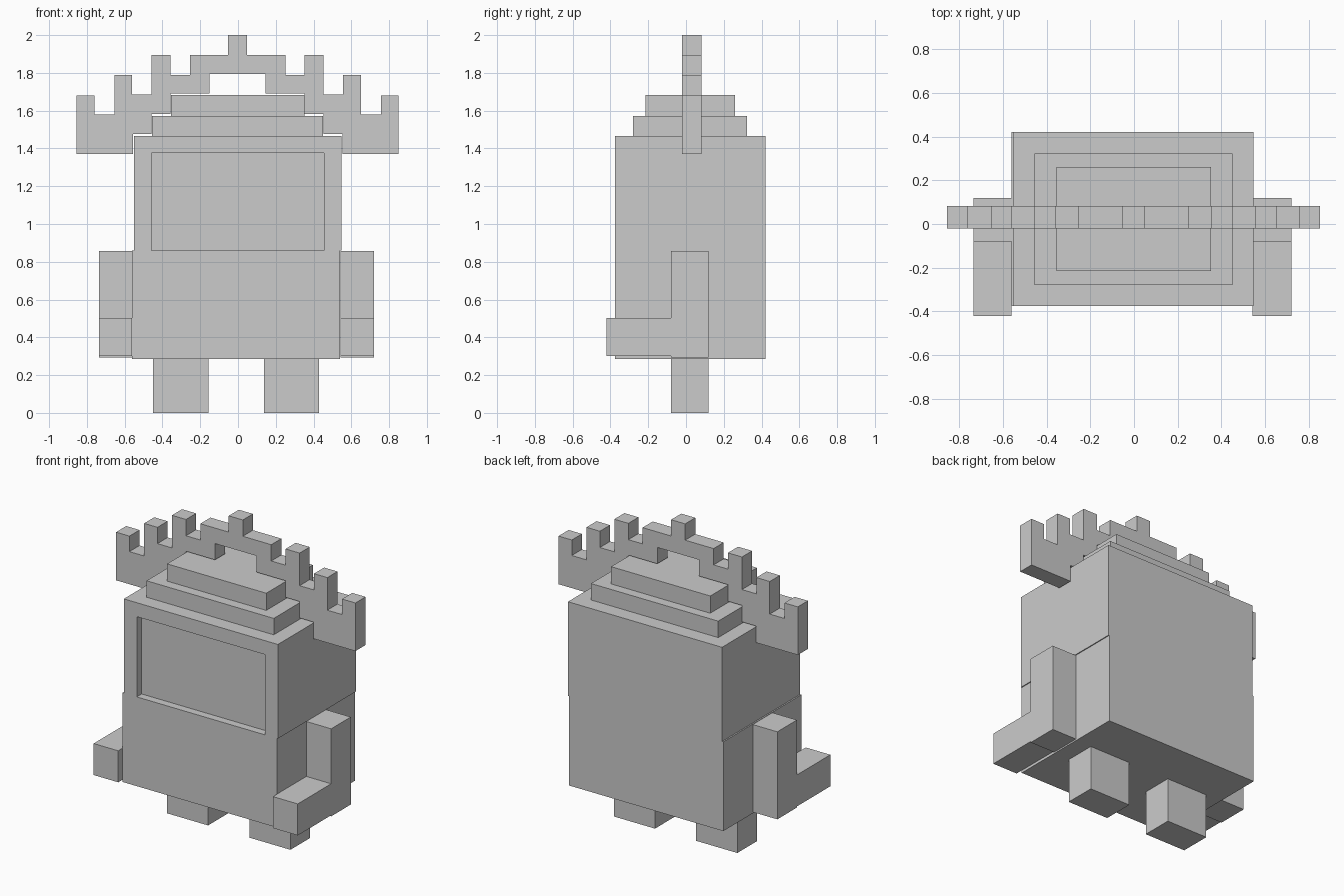
import bpy, bmesh

if "Cube" in bpy.data.objects:
    bpy.data.objects.remove(bpy.data.objects["Cube"])


def prism(name, outline, axis, lo, hi):
    """Extrude a 2D outline along x (outline in y,z) or along y (outline in x,z)."""
    bm = bmesh.new()
    place = (lambda p: (lo, *p)) if axis == 'x' else (lambda p: (p[0], lo, p[1]))
    face = bm.faces.new([bm.verts.new(place(p)) for p in outline])
    out = bmesh.ops.extrude_face_region(bm, geom=[face])
    d = hi - lo
    moved = [v for v in out['geom'] if isinstance(v, bmesh.types.BMVert)]
    bmesh.ops.translate(bm, verts=moved, vec=(d, 0, 0) if axis == 'x' else (0, d, 0))
    bmesh.ops.recalc_face_normals(bm, faces=bm.faces)
    mesh = bpy.data.meshes.new(name)
    bm.to_mesh(mesh)
    bm.free()
    obj = bpy.data.objects.new(name, mesh)
    bpy.context.collection.objects.link(obj)
    return obj


def box(name, x, y, z):
    return prism(name, [(x[0], z[0]), (x[1], z[0]), (x[1], z[1]), (x[0], z[1])], 'y', *y)


# Torso in two blocks
box("lower_body", (-0.56, 0.541), (-0.375, 0.42), (0.285, 0.86))
upper = box("upper_body", (-0.551, 0.547), (-0.375, 0.42), (0.86, 1.467))

# Shallow face recess, open down to the lower block
cutter = box("face_cutter", (-0.459, 0.455), (-0.5, -0.325), (0.7, 1.377))
cutter.hide_render = True
cutter.hide_set(True)
mod = upper.modifiers.new("face_recess", 'BOOLEAN')
mod.operation = 'DIFFERENCE'
mod.solver = 'EXACT'
mod.object = cutter

# Stepped top of the head
box("head_step_low", (-0.456, 0.451), (-0.28, 0.323), (1.467, 1.573))
box("head_step_high", (-0.355, 0.352), (-0.215, 0.26), (1.573, 1.684))

# L-shaped arms and short legs
arm = [(-0.42, 0.30), (-0.08, 0.30), (-0.08, 0.293), (0.12, 0.293),
       (0.12, 0.857), (-0.08, 0.857), (-0.08, 0.503), (-0.42, 0.503)]
for side, ax, lx in (("left", (-0.735, -0.56), (-0.45, -0.157)),
                     ("right", (0.543, 0.72), (0.137, 0.43))):
    prism(side + "_arm", arm, 'x', *ax)
    box(side + "_leg", lx, (-0.08, 0.12), (0.0, 0.285))

# Stepped crest arching over the head: half outline, mirrored
outer = [(0.555, 1.37), (0.853, 1.37), (0.853, 1.68), (0.758, 1.68), (0.758, 1.58),
         (0.653, 1.58), (0.653, 1.79), (0.558, 1.79), (0.558, 1.685), (0.455, 1.685),
         (0.455, 1.895), (0.355, 1.895), (0.355, 1.79), (0.253, 1.79), (0.253, 1.895),
         (0.05, 1.895), (0.05, 2.0)]
inner = [(0.148, 1.795), (0.148, 1.69), (0.355, 1.69), (0.355, 1.583),
         (0.455, 1.583), (0.455, 1.477), (0.555, 1.477)]


def mirrored(points):
    return [(-x, z) for x, z in reversed(points)]


crest = outer + mirrored(outer) + mirrored(inner) + inner
prism("crest", [(x - 0.002, z) for x, z in crest], 'y', -0.02, 0.083)
